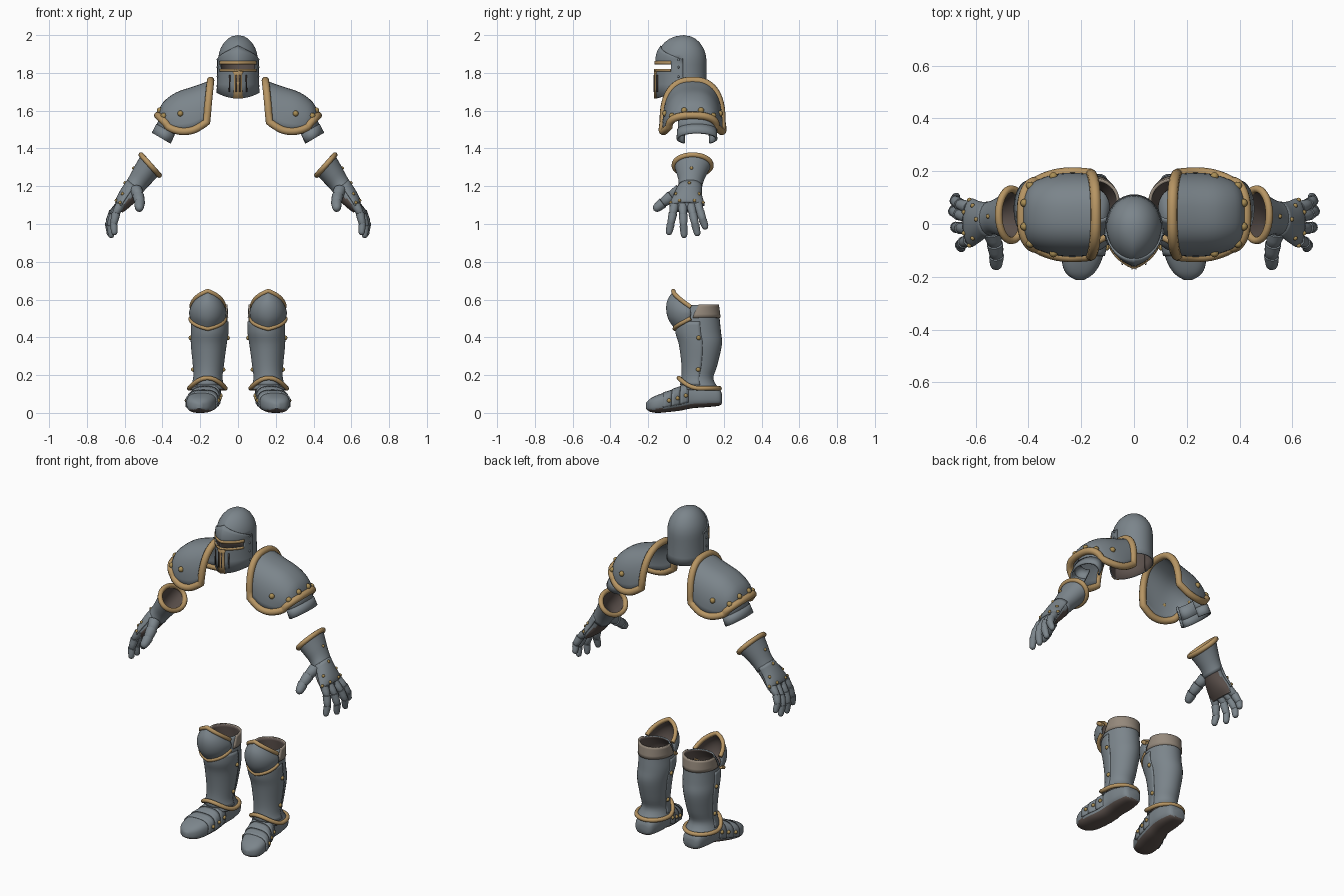
import bpy, bmesh
from math import sin, cos, pi, radians, sqrt
from mathutils import Vector, Matrix

if "Cube" in bpy.data.objects:
    bpy.data.objects.remove(bpy.data.objects["Cube"])


def material(name, rgb):
    m = bpy.data.materials.new(name)
    m.use_nodes = True
    m.diffuse_color = (*rgb, 1)
    m.node_tree.nodes["Principled BSDF"].inputs["Base Color"].default_value = (*rgb, 1)
    return m


STEEL = material("steel", (.20, .235, .26))
GOLD = material("gold trim", (.47, .30, .125))
RIVET = material("brass rivet", (.40, .27, .09))
LEATHER = material("dark leather", (.11, .085, .075))
CUFF = material("tan leather", (.30, .25, .20))


def add(name, data, mirror):
    ob = bpy.data.objects.new(name, data)
    bpy.context.collection.objects.link(ob)
    if mirror:
        ob.modifiers.new("mirror", 'MIRROR').use_mirror_merge = False
    return ob


def finish(name, bm, mats, mirror, thick=0):
    me = bpy.data.meshes.new(name)
    bm.to_mesh(me)
    bm.free()
    for m in mats:
        me.materials.append(m)
    ob = add(name, me, False)
    bpy.ops.object.select_all(action='DESELECT')
    ob.select_set(True)
    bpy.context.view_layer.objects.active = ob
    bpy.ops.object.shade_smooth_by_angle(angle=radians(40))
    if thick:
        s = ob.modifiers.new("thickness", 'SOLIDIFY')
        s.thickness, s.offset, s.material_offset = thick, -1, len(mats) - 1
    if mirror:
        ob.modifiers.new("mirror", 'MIRROR').use_mirror_merge = False
    return ob


def grid(name, rows, mat=STEEL, inner=None, thick=0, closed=False, caps=False,
         skip=None, rule=None, mirror=True):
    """Surface through rows of points."""
    bm = bmesh.new()
    vs = [[bm.verts.new(p) for p in r] for r in rows]
    n = len(rows[0])
    for i in range(len(rows) - 1):
        for j in range(n if closed else n - 1):
            if not (skip and skip(i, j)):
                k = (j + 1) % n
                bm.faces.new((vs[i][j], vs[i][k], vs[i + 1][k], vs[i + 1][j]))
    if caps:
        bm.faces.new(vs[0])
        bm.faces.new(vs[-1])
    bmesh.ops.remove_doubles(bm, verts=bm.verts, dist=.0004)
    bmesh.ops.recalc_face_normals(bm, faces=bm.faces)
    if rule:
        for f in bm.faces:
            f.material_index = int(rule(f.calc_center_median(), f.normal))
    return finish(name, bm, [mat] + ([inner] if inner else []), mirror, thick)


def trim(name, pts, r, closed=True, mat=GOLD, mirror=True):
    """Round bead following a path."""
    cu = bpy.data.curves.new(name, 'CURVE')
    cu.dimensions, cu.bevel_depth, cu.bevel_resolution, cu.use_fill_caps = '3D', r, 3, True
    sp = cu.splines.new('POLY')
    sp.points.add(len(pts) - 1)
    for q, p in zip(sp.points, pts):
        q.co = (*p, 1)
    sp.use_cyclic_u = closed
    cu.materials.append(mat)
    add(name, cu, mirror)


def rivets(name, pts, r, mat=RIVET, mirror=True):
    bm = bmesh.new()
    for p in pts:
        bmesh.ops.create_uvsphere(bm, u_segments=10, v_segments=6, radius=r,
                                  matrix=Matrix.Translation(p))
    finish(name, bm, [mat], mirror)


def spline(keys, k=4):
    out = []
    for i in range(len(keys) - 1):
        quad = (keys[max(i - 1, 0)], keys[i], keys[i + 1], keys[min(i + 2, len(keys) - 1)])
        for t in (s / k for s in range(k)):
            out.append(tuple(.5 * (2 * b + (c - a) * t + (2 * a - 5 * b + 4 * c - d) * t * t
                                   + (3 * b - a - 3 * c + d) * t ** 3) for a, b, c, d in zip(*quad)))
    return out + [tuple(keys[-1])]


def fan(lo, hi, n=24):
    return [radians(lo + (hi - lo) * i / n) for i in range(n + 1)]


RING = fan(0, 360, 32)[:-1]


def spow(v, p):
    return abs(v) ** p * (1 if v >= 0 else -1)


# ---- helmet: a = 0 faces the front
def helm(a, z, off=0.0):
    t = max(0, (z - 1.865) / .135)
    k = sqrt(max(0, 1 - t * t))
    flare = max(0, 1.75 - z) * .08
    c = cos(a)
    keel = .65 * c + .35 * (1 - abs(a) / (pi / 2))
    reach = (.145 + (.004 if z < 1.835 else 0)) * keel if c > 0 else (.12 + flare) * c
    rx = .105 + flare
    return Vector(((rx * k + off) * sin(a), -.012 - reach * k - off * c, z))


def chin(a):
    return 1.695 - .03 * max(0, cos(a)) ** 2


around = fan(-180, 180, 48)
levels = [1.74, 1.8, 1.82, 1.845, 1.87, 1.9, 1.93, 1.96, 1.98, 1.993, 2.0]
grid("helmet_skull", [[helm(a, chin(a)) for a in around]] + [[helm(a, z) for a in around] for z in levels],
     inner=LEATHER, thick=.006, mirror=False, skip=lambda i, j: i < 5 and 13 <= j < 35)
face = fan(-88, 88, 44)
peak = [1.87 + .075 * (1 - abs(a) / radians(88)) for a in face]
visor = [[helm(a, chin(a), .005) for a in face]] + [[helm(a, z, .005) for a in face] for z in levels[:5]]
visor += [[helm(a, 1.87 + (h - 1.87) * t, .006) for a, h in zip(face, peak)] for t in (.33, .66, 1)]
grid("helmet_visor", visor, inner=LEATHER, thick=.008, mirror=False,
     skip=lambda i, j: i == 3 and 7 <= j < 37)
bar = fan(-60, 60, 30)
grid("brow_bar", [[helm(a, z, .009) for a in bar] for z in (1.845, 1.862)], GOLD, thick=.008, mirror=False)
grid("lower_bar", [[helm(a, z, .009) for a in bar] for z in (1.808, 1.82)], GOLD, thick=.008, mirror=False)
nose = fan(-14, 14, 8)
grid("nose_bar", [[helm(a * w, z + (chin(0) - z) * b, .009) for a in nose]
                  for z, w, b in ((1.82, 1.3, 0), (1.79, .75, 0), (1.72, .75, 0), (0, .9, 1))],
     GOLD, thick=.008, mirror=False)
for k, ang in (("inner", 4), ("outer", 22)):
    grid("breath_slot_" + k, [[helm(radians(ang + d), z, .0105) for d in (-1.5, 1.5)] for z in (1.70, 1.79)],
         LEATHER, thick=.003)
rivets("helmet_rivets", [helm(radians(78), z, .005) for z in (1.73, 1.78, 1.83, 1.87)], .006, STEEL)

# ---- pauldrons: arches from front to back, stepping outwards
arch = fan(0, 180, 24)
shell = [[Vector((xb + (xt - xb) * sin(s), .035 - w * spow(cos(s), .8), zb + (zt - zb) * sin(s) ** .8))
          for s in arch] for xt, xb, w, zb, zt in spline([
              (.145, .165, .155, 1.54, 1.76), (.23, .23, .16, 1.5, 1.73), (.33, .29, .155, 1.49, 1.695),
              (.40, .34, .14, 1.5, 1.64), (.425, .37, .125, 1.515, 1.575)])]
grid("pauldrons", shell, thick=.012)
trim("pauldron_trim", shell[0] + [r[-1] for r in shell[1:]] + shell[-1][-2::-1]
     + [r[0] for r in shell[-2:0:-1]], .02)
rivets("pauldron_rivets", [shell[i][j] for i, j in ((14, 5), (14, 10), (14, 14), (14, 19), (8, 3), (8, 21))], .016)


def section(c, u, v, angles=RING, s=1.0, p=1.0):
    c, u, v = Vector(c), Vector(u) * s, Vector(v) * s
    return [c + u * spow(cos(a), p) + v * spow(sin(a), p) for a in angles]


# ---- upper arm lames, open towards the body
for name, t0, t1, s in (("upper_arm_plate", 0, .7, .94), ("upper_arm_lame", .6, 1.1, 1.0)):
    grid(name, [section((.35 + .045 * t, .058, 1.555 - .095 * t), (.056, 0, .032), (0, .106, 0),
                        fan(-140, 140), s + .04 * (t - t0)) for t in (t0, (t0 + t1) / 2, t1)], thick=.01)

# ---- gauntlets: centre, outward half-width, front-to-back half-width
hand = spline([(.465, .035, 1.312, .048, .054, .098), (.50, .03, 1.265, .045, .045, .078),
               (.535, .025, 1.215, .042, .035, .064), (.575, .01, 1.155, .042, .03, .072),
               (.61, .005, 1.105, .035, .02, .085), (.628, .005, 1.07, .018, .01, .078)])


def glove(k, s=1.0, angles=RING):
    x, y, z, ux, uz, vy = hand[k]
    return section((x, y, z), (ux, 0, uz), (0, vy, 0), angles, s)


grid("gauntlet_cuffs", [glove(k) for k in range(11)], inner=LEATHER, thick=.008, closed=True)
trim("cuff_trim", glove(0), .014)
grid("hands", [glove(k, .94) for k in range(8, 21)], inner=LEATHER, closed=True, caps=True,
     rule=lambda c, n: n.dot(Vector((-.8, 0, -.6))) > .4 and c.z < 1.17)
back = fan(-85, 85, 20)
plate = [glove(k, 1 + .013 * (k - 9), back) for k in range(9, 18)]
grid("hand_back_plate", plate, thick=.008)
rivets("gauntlet_rivets", [plate[i][j] for i, j in ((7, 2), (7, 7), (7, 13), (7, 18), (4, 4), (4, 16), (1, 10))]
       + [glove(5)[0]], .009)


def digit(name, pts, r):
    """Three overlapping finger lames ending in a rounded tip."""
    pts = [Vector(p) for p in spline(pts, 3)]
    d = (pts[-1] - pts[0]).normalized()
    u = d.cross(Vector((0, 1, .3))).normalized()
    v = d.cross(u)
    rows = []
    for i in range(0, len(pts) - 1, 2):
        a, b = pts[i], pts[i + 2]
        rows += [section(a.lerp(b, t), u, v, RING[::2], r * f * (1 - .035 * i))
                 for t, f in ((0, .85), (.02, 1.08), (.5, 1.0), (.95, .88))]
    end = pts[-1]
    rows += [section(end + d * r * h, u, v, RING[::2], r * f) for h, f in ((.3, .62), (.55, .35), (.65, .01))]
    grid(name, rows, closed=True, caps=False)


for name, y0, tip in (("index_finger", -.06, (.655, -.09, .955)), ("middle_finger", -.018, (.672, -.01, .94)),
                      ("ring_finger", .025, (.68, .06, .95)), ("little_finger", .062, (.675, .102, .985))):
    ym, zm = (y0 * .5 + tip[1] * .5), (1.10 + tip[2]) / 2
    digit(name, [(.622, y0, 1.105), (tip[0] + .001, ym, zm), tip], .023)
digit("thumb", [(.54, -.03, 1.18), (.522, -.1, 1.13), (.522, -.155, 1.085)], .031)

# ---- boots: height, centre x, front y, back y, half-width
leg = spline([(.57, .15, .01, .17, .09), (.5, .15, -.045, .178, .094), (.43, .15, -.052, .185, .096),
              (.36, .155, -.033, .19, .091), (.25, .157, -.02, .165, .079), (.18, .16, -.022, .145, .075),
              (.125, .162, -.035, .178, .094)])


def shank(k, angles=RING, s=1.0):
    z, cx, yf, yb, rx = leg[k]
    return [Vector((cx + s * rx * sin(a), (yf + yb) / 2 - s * (yb - yf) / 2 * cos(a), z)) for a in angles]


grid("boot_legs", [shank(k) for k in range(len(leg))], inner=LEATHER, thick=.008, closed=True)
greave = [shank(k, fan(-95, 95), 1.04) for k in range(5, 23)]
grid("shin_greaves", greave, thick=.008)
grid("boot_cuffs", [[p + Vector((0, 0, .004)) for p in shank(k, fan(75, 285), 1.05)] for k in range(5)],
     CUFF, LEATHER, thick=.012)
trim("ankle_trim", [(.162 + .096 * sin(a), .07 - .108 * cos(a), .13 + .055 * max(0, cos(a)) ** 2) for a in RING], .012)
rivets("greave_rivets", [greave[i][j] for i, j in ((5, 1), (5, 23), (12, 1), (12, 23))], .012)

# ---- knee cops with pointed top and bottom edges
knee = [[Vector((.16 + w * sin(a), .025 - d * cos(a), ze + (zm - ze) * (.4 * cos(a) + .6 * (1 - abs(a) * 2 / pi))))
         for a in fan(-90, 90)] for w, d, ze, zm in spline([
             (.092, .085, .50, .445), (.097, .118, .515, .495), (.099, .13, .53, .55),
             (.095, .122, .545, .60), (.086, .092, .56, .645)])]
grid("knee_cops", knee, inner=LEATHER, thick=.01)
trim("knee_top_trim", knee[-1], .012, False)
trim("knee_lower_trim", knee[0], .011, False)

# ---- feet: depth, centre x, half-width, top, sole
foot = spline([(.19, .16, .036, .10, .05), (.172, .16, .058, .13, .037), (.1, .16, .072, .15, .03),
               (.03, .163, .07, .16, .024), (-.03, .172, .074, .14, .012), (-.09, .188, .08, .115, .005),
               (-.15, .2, .072, .095, 0), (-.19, .205, .05, .075, .006), (-.213, .205, .014, .052, .022)])


def arc(k, angles=RING, s=1.0):
    y, cx, hw, zt, zb = foot[k]
    return section((cx, y, (zt + zb) / 2), (hw, 0, 0), (0, 0, (zt - zb) / 2), angles, s, .72)


grid("feet", [arc(k) for k in range(len(foot))], inner=LEATHER, closed=True, caps=True,
     rule=lambda c, n: n.z < -.55)
for i in range(3):
    grid("foot_lame_%d" % (i + 1), [arc(13 + 3 * i + k, fan(-20, 200), 1.03 + .018 * k) for k in range(4)],
         thick=.008)
rivets("foot_rivets", [arc(k, [radians(a)], 1.05)[0] for k in (14, 17, 20) for a in (2, 178)], .011)
